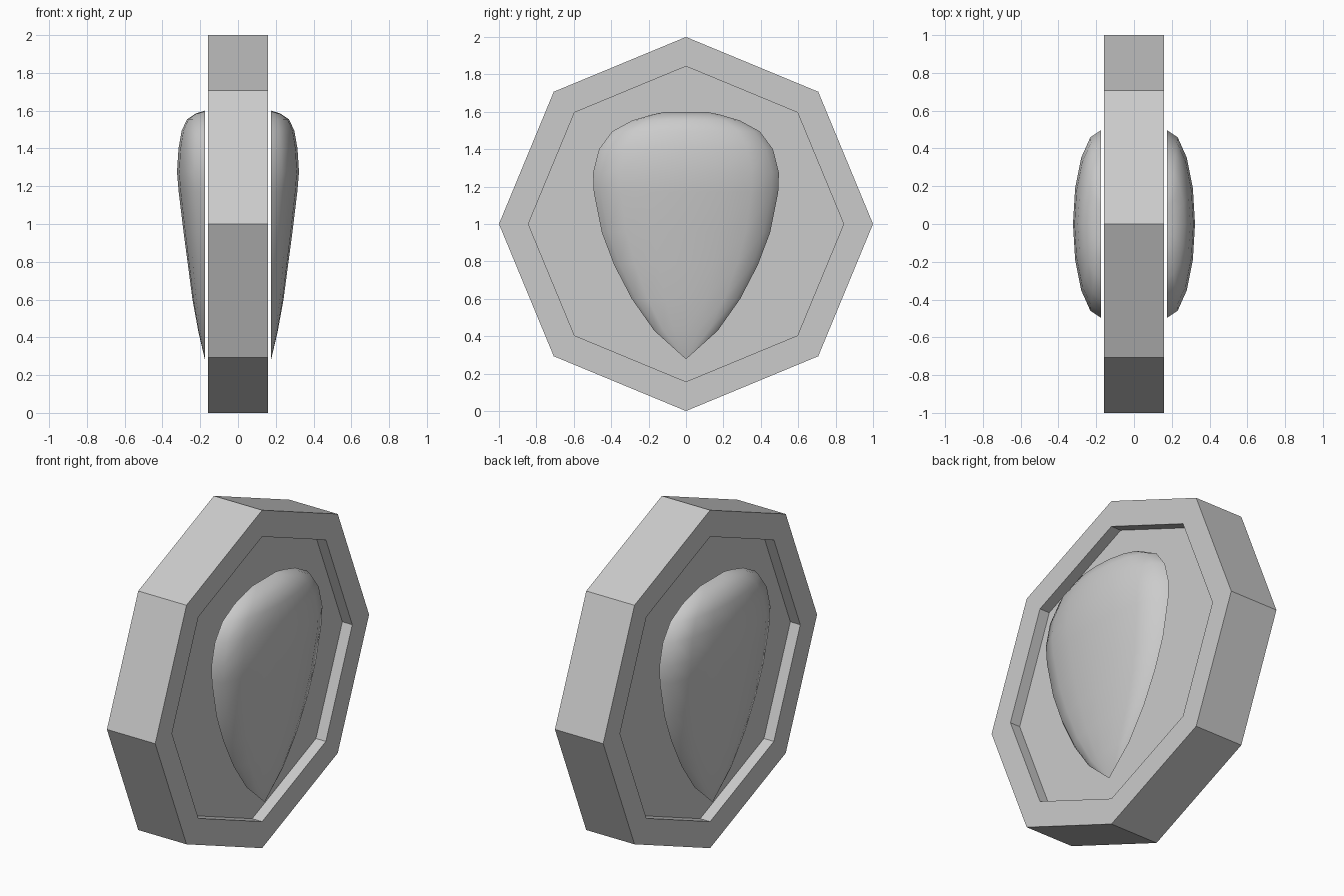
import bpy, bmesh
from math import sin, cos, pi

if "Cube" in bpy.data.objects:
    bpy.data.objects.remove(bpy.data.objects["Cube"])

HALF = 0.158      # half thickness of the disc
FLOOR = 0.093     # recess floor
GEM_X = 0.174     # back plane of the domes


def finish(bm, name):
    bmesh.ops.recalc_face_normals(bm, faces=bm.faces)
    me = bpy.data.meshes.new(name)
    bm.to_mesh(me)
    bm.free()
    ob = bpy.data.objects.new(name, me)
    bpy.context.collection.objects.link(ob)
    return ob


def bridge(bm, a, b):
    n = len(a)
    for i in range(n):
        bm.faces.new((a[i], a[(i + 1) % n], b[(i + 1) % n], b[i]))


# Octagonal disc with a recess on both sides
bm = bmesh.new()
rings = []
for x, r in [(-FLOOR, 0.843), (-HALF, 0.843), (-HALF, 1), (HALF, 1), (HALF, 0.843), (FLOOR, 0.843)]:
    rings.append([bm.verts.new((x, r * sin(i * pi / 4), 1 + r * cos(i * pi / 4))) for i in range(8)])
for a, b in zip(rings, rings[1:]):
    bridge(bm, a, b)
bm.faces.new(rings[0])
bm.faces.new(rings[-1])
finish(bm, "octagon_disc")

# Teardrop dome rows: height, half width, bulge
ROWS = [(1.6, 0.11, 0.002), (1.585, 0.18, 0.05), (1.555, 0.285, 0.095), (1.495, 0.395, 0.124),
        (1.4, 0.465, 0.141), (1.275, 0.497, 0.149), (1.17, 0.493, 0.14), (0.955, 0.45, 0.114),
        (0.783, 0.385, 0.091), (0.6, 0.29, 0.067), (0.43, 0.17, 0.036)]
SEG = 8


def teardrop(name, side):
    bm = bmesh.new()
    rows = [[bm.verts.new((side * (GEM_X + h * sin(pi * i / SEG)), w * cos(pi * i / SEG), z))
             for i in range(SEG + 1)] for z, w, h in ROWS]
    tip = bm.verts.new((side * GEM_X, 0, 0.277))
    for a, b in zip(rows, rows[1:]):
        for i in range(SEG):
            bm.faces.new((a[i], a[i + 1], b[i + 1], b[i]))
    for i in range(SEG):
        bm.faces.new((rows[-1][i], rows[-1][i + 1], tip))
    # thin top cap and flat back
    bm.faces.new(rows[0])
    bm.faces.new([r[0] for r in rows] + [tip] + [r[-1] for r in reversed(rows)])
    ob = finish(bm, name)
    bpy.ops.object.select_all(action='DESELECT')
    ob.select_set(True)
    bpy.context.view_layer.objects.active = ob
    bpy.ops.object.shade_smooth_by_angle(angle=pi / 4)


teardrop("right_teardrop", 1)
teardrop("left_teardrop", -1)
